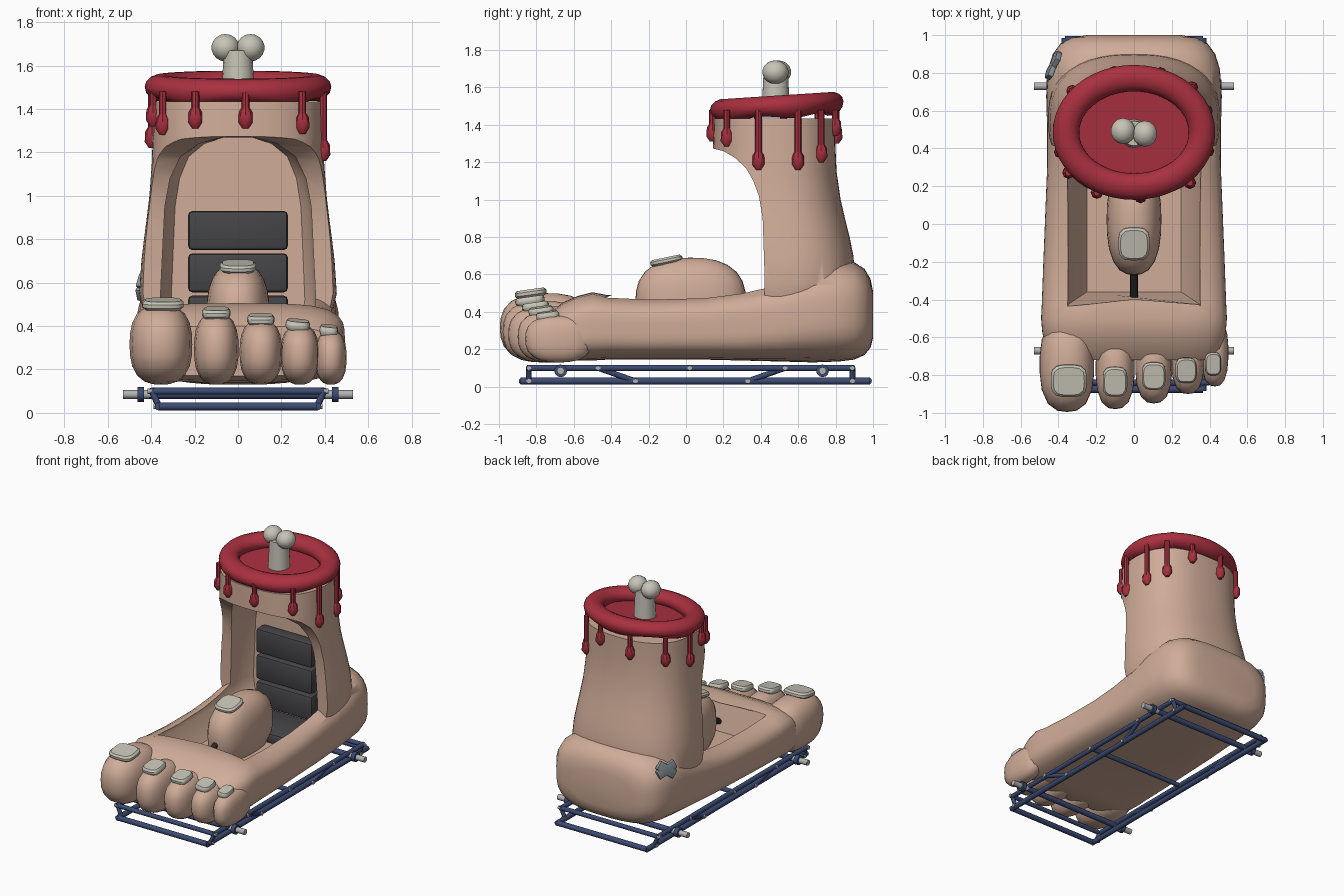
import bpy, bmesh, math
from mathutils import Vector, Matrix

if "Cube" in bpy.data.objects:
    bpy.data.objects.remove(bpy.data.objects["Cube"])

def mat(name, r, g, b):
    m = bpy.data.materials.new(name)
    m.diffuse_color = (r, g, b, 1)
    m.use_nodes = True
    m.node_tree.nodes["Principled BSDF"].inputs["Base Color"].default_value = m.diffuse_color
    return m

SKIN = mat("skin", .63, .415, .315)
RED = mat("blood_red", .40, .03, .05)
BONE = mat("bone", .57, .55, .47)
DARK = mat("seat_charcoal", .06, .06, .066)
BLUE = mat("frame_blue", .045, .07, .17)
STEEL = mat("steel", .45, .45, .45)
PATCH = mat("patch_grey", .25, .29, .32)
BLACK = mat("rod_black", .02, .02, .022)

def make(name, bm, m):
    bmesh.ops.recalc_face_normals(bm, faces=bm.faces)
    me = bpy.data.meshes.new(name)
    bm.to_mesh(me)
    bm.free()
    me.materials.append(m)
    ob = bpy.data.objects.new(name, me)
    bpy.context.collection.objects.link(ob)
    return ob

def loft(name, rings, m, closed=False):
    bm = bmesh.new()
    rs = [[bm.verts.new(p) for p in r] for r in rings]
    n = len(rs[0])
    for k in range(len(rs) if closed else len(rs) - 1):
        a, b = rs[k], rs[(k + 1) % len(rs)]
        for i in range(n):
            bm.faces.new((a[i], a[(i + 1) % n], b[(i + 1) % n], b[i]))
    if not closed:
        bm.faces.new(rs[0])
        bm.faces.new(rs[-1])
    return make(name, bm, m)

def on_ellipse(a, b, p, t):
    c, s = math.cos(t), math.sin(t)
    k = (abs(c) ** p + abs(s) ** p) ** (-1 / p)
    return a * c * k, b * s * k

def superellipse(a, b, p, n=40):
    return [on_ellipse(a, b, p, 2 * math.pi * i / n) for i in range(n)]

def blob(name, c, r, m, p=2.0, seg=20, rings=12):
    bm = bmesh.new()
    bmesh.ops.create_uvsphere(bm, u_segments=seg, v_segments=rings, radius=1)
    for v in bm.verts:
        k = sum(abs(q) ** p for q in v.co) ** (-1 / p)
        v.co = Vector([c[i] + r[i] * v.co[i] * k for i in range(3)])
    return make(name, bm, m)

def box(name, c, size, m, rot=None, bevel=.015):
    bm = bmesh.new()
    bmesh.ops.create_cube(bm, size=1)
    bmesh.ops.scale(bm, vec=size, verts=bm.verts)
    bmesh.ops.bevel(bm, geom=bm.edges[:], offset=bevel, segments=2, affect='EDGES', profile=.5)
    ob = make(name, bm, m)
    ob.matrix_world = Matrix.Translation(c) @ (rot or Matrix())
    return ob

def nail(name, c, w, l, h, rot):
    ob = loft(name, [[(x, y, z * h) for x, y in superellipse(w / 2 * k, l / 2 * k, 3.6, 20)]
                     for k, z in ((.86, -.5), (1, -.2), (1, .2), (.86, .5))], BONE)
    ob.matrix_world = Matrix.Translation(c) @ rot

def rod(name, a, b, r, m, r2=None, seg=12):
    a, b = Vector(a), Vector(b)
    bm = bmesh.new()
    bmesh.ops.create_cone(bm, cap_ends=True, segments=seg, radius1=r,
                          radius2=r if r2 is None else r2, depth=(b - a).length)
    q = (b - a).to_track_quat('Z', 'Y').to_matrix().to_4x4()
    bmesh.ops.transform(bm, matrix=Matrix.Translation((a + b) / 2) @ q, verts=bm.verts)
    return make(name, bm, m)

def boolean(ob, other, op):
    md = ob.modifiers.new("cut", 'BOOLEAN')
    md.operation, md.solver, md.object = op, 'EXACT', other
    bpy.context.view_layer.objects.active = ob
    bpy.ops.object.modifier_apply(modifier=md.name)
    bpy.data.objects.remove(other)

# Foot: rounded sections along y (y, half width, bottom, top), rounder at the heel
foot = [(-.72, .43, .17, .40), (-.66, .46, .15, .45), (-.58, .485, .14, .485), (-.5, .492, .14, .505),
        (-.42, .488, .145, .49), (-.2, .48, .145, .48), (.1, .468, .145, .49), (.3, .46, .14, .52),
        (.5, .46, .135, .575), (.68, .465, .13, .655), (.82, .455, .135, .68), (.9, .43, .145, .665),
        (.955, .39, .17, .63), (.987, .33, .21, .575), (1.0, .25, .26, .51)]
body = loft("foot_body", [[(x, y, (lo + hi) / 2 + z) for x, z in
                           superellipse(w, (hi - lo) / 2, 4 - max(0, min(1, (y - .3) / .4)) * .9)]
                          for y, w, lo, hi in foot], SKIN)

# Ankle: oval sections along z (z, half width, front, back)
leg = [(.3, .40, .2, .90), (.55, .455, .2, .908), (.7, .445, .18, .895), (.8, .433, .16, .875), (.9, .42, .15, .85),
       (1.0, .408, .14, .827), (1.15, .397, .14, .805), (1.3, .392, .145, .798), (1.435, .388, .15, .8)]
ankle = loft("ankle", [[(x, (f + b) / 2 + y, z) for x, y in superellipse(w, (b - f) / 2, 2.5, 48)]
                       for z, w, f, b in leg], SKIN)

# Open the ankle front along a curved side profile
side = [(-.2, .2), (.42, .2), (.42, .6), (.41, .9), (.39, 1.02), (.36, 1.1), (.32, 1.17), (.26, 1.225),
        (.2, 1.26), (.1, 1.285), (-.2, 1.3)]
boolean(ankle, loft("front_cutter", [[(x, y, z) for y, z in side] for x in (-1, 1)], SKIN), 'DIFFERENCE')
boolean(body, ankle, 'UNION')

# Arched cockpit with sloping front and side walls
half = [(.25, .3), (.345, .44), (.358, .52), (.347, .75), (.337, .95), (.313, 1.08), (.265, 1.18), (.18, 1.24), (.08, 1.268)]
arch = half + [(-x, z) for x, z in reversed(half)]
front = [(x, -.45 + max(0, .5 - z) * .45, z) for x, z in arch]
mid = [(x, .45, z) for x, z in arch]
deep = [(x * .96, .55, z) for x, z in arch]
back = [(x * .86, .62, z) for x, z in arch]
boolean(body, loft("cockpit_cutter", [front, mid, deep, back], SKIN), 'DIFFERENCE')

# Toes and nails (x, y centre, z top, half width, half length, nail y, nail width)
toes = [(-.355, -.745, .50, .145, .25, -.83, .19), (-.1, -.765, .46, .103, .215, -.835, .13),
        (.105, -.745, .43, .098, .205, -.805, .125), (.285, -.71, .405, .088, .19, -.775, .112),
        (.428, -.68, .38, .072, .18, -.74, .085)]
for i, (x, y, top, w, l, ny, nw) in enumerate(toes):
    h = (top - .13) / 2
    blob(f"toe_{i + 1}", (x, y, .13 + h), (w, l, h), SKIN, 2.6, 18, 12)
    nail(f"toe_nail_{i + 1}", (x + .01 * (i == 0) - .01 * (i > 2), ny, top), nw, .17 - .012 * i, .042,
         Matrix.Rotation(.14, 4, 'X') @ Matrix.Rotation(.1 * (i > 2), 4, 'Y'))

# Toe shaped pod with nail and steering rod
blob("control_pod", (0, .025, .46), (.145, .295, .23), SKIN, 2.5, 24, 14)
nail("pod_nail", (0, -.105, .674), .165, .175, .036, Matrix.Rotation(.2, 4, 'X'))
rod("steering_rod", (0, -.2, .47), (0, -.40, .35), .02, BLACK)

# Seat
for i in range(3):
    box(f"seat_back_{i + 1}", (0, .58, .45 + .195 * i), (.46, .1, .18), DARK, None, .02)
box("seat_base", (0, .37, .33), (.46, .34, .08), DARK, None, .02)

# Blood rim, tilted up to the back, with a slightly wavy tube
def rim_z(y):
    return 1.502 + (y - .485) * .065
rings = []
for i in range(48):
    t = 2 * math.pi * i / 48
    c, s = math.cos(t), math.sin(t)
    wob = .006 * math.sin(5 * t)
    ring = []
    for j in range(14):
        u = 2 * math.pi * j / 14
        k, v = .07 * math.cos(u), .056 * math.sin(u)
        if v < 0:
            v *= 1.12 + wob * 30
        y = .485 + (.287 + k) * s
        ring.append(((.36 + k) * c, y, rim_z(y) + v))
    rings.append(ring)
loft("blood_rim", rings, RED, True)
loft("wound_disc", [[(x, .485 + y, rim_z(.485 + y) + dz) for x, y in superellipse(.36, .287, 2)]
                    for dz in (-.05, -.03)], RED)

# Drips (angle in degrees around the ankle, lowest point)
for i, (deg, low) in enumerate([(275, 1.31), (314, 1.285), (345, 1.16), (21, 1.16), (44, 1.2), (70, 1.34),
                                (105, 1.30), (140, 1.27), (172, 1.22), (196, 1.32), (215, 1.28), (242, 1.31)]):
    x, y = on_ellipse(.398, .333, 2.5, math.radians(deg))
    y += .475
    rod(f"drip_stem_{i}", (x, y, low + .05), (x, y, 1.48), .018, RED, seg=8)
    loft(f"drip_drop_{i}", [[(x + r * math.cos(a * math.pi / 4), y + r * math.sin(a * math.pi / 4), low + z)
                             for a in range(8)] for z, r in ((0, .014), (.028, .033), (.075, .031), (.095, .019))], RED)

# Bone
rod("bone_shaft", (0, .48, 1.44), (0, .48, 1.67), .077, BONE, .066, 16)
for x in (-.058, .058):
    blob("bone_knob", (x, .485 - x * .12, 1.682), (.066, .07, .063), BONE, 2, 14, 9)

# Crossed patch on the left heel
face = Matrix.Rotation(math.radians(-65), 4, 'Z') @ Matrix.Rotation(math.radians(-20), 4, 'X')
for a in (-20, 40):
    box("heel_patch", (-.427, .84, .585), (.15, .03, .065), PATCH,
        face.inverted() @ Matrix.Rotation(math.radians(a), 4, 'Y'), .006)

# Tube frame, mirrored left and right
LO, HI, XL, XH = .03, .1, .365, .395
for s in (-1, 1):
    rod("lower_rail", (s * XL, -.885, LO), (s * XL, .985, LO), .019, BLUE)
    rod("upper_rail", (s * XH, -.85, HI), (s * XH, .90, HI), .017, BLUE)
    for y0, y1 in ((-.84, -.84), (.89, .89), (-.47, -.27), (.53, .33)):
        rod("frame_strut", (s * XH, y0, HI), (s * XL, y1, LO), .015, BLUE)
    for y in (-.84, -.47, .02, .53, .89):
        rod("upper_bolt", (s * (XH - .01), y, HI), (s * (XH + .022), y, HI), .013, STEEL)
    for y in (-.84, -.27, .33, .89):
        rod("lower_bolt", (s * (XL - .01), y, LO), (s * (XL + .024), y, LO), .013, STEEL)
    for y in (-.67, .73):
        rod("axle_hub", (s * .432, y, .085), (s * .462, y, .085), .034, BLUE)
        rod("axle_stub", (s * .40, y, .085), (s * .53, y, .085), .02, STEEL)
for y in (-.875, .975):
    rod("lower_crossbar", (-XL, y, LO), (XL, y, LO), .019, BLUE)
for y in (-.84, .02, .89):
    rod("upper_crossbar", (-XH, y, HI), (XH, y, HI), .016, BLUE)
for y in (-.67, .73):
    rod("axle_tube", (-.41, y, .085), (.41, y, .085), .02, BLUE)

# Smooth shading with sharp edges kept
bpy.ops.object.select_all(action='SELECT')
bpy.context.view_layer.objects.active = body
bpy.ops.object.shade_smooth_by_angle(angle=math.radians(38))
